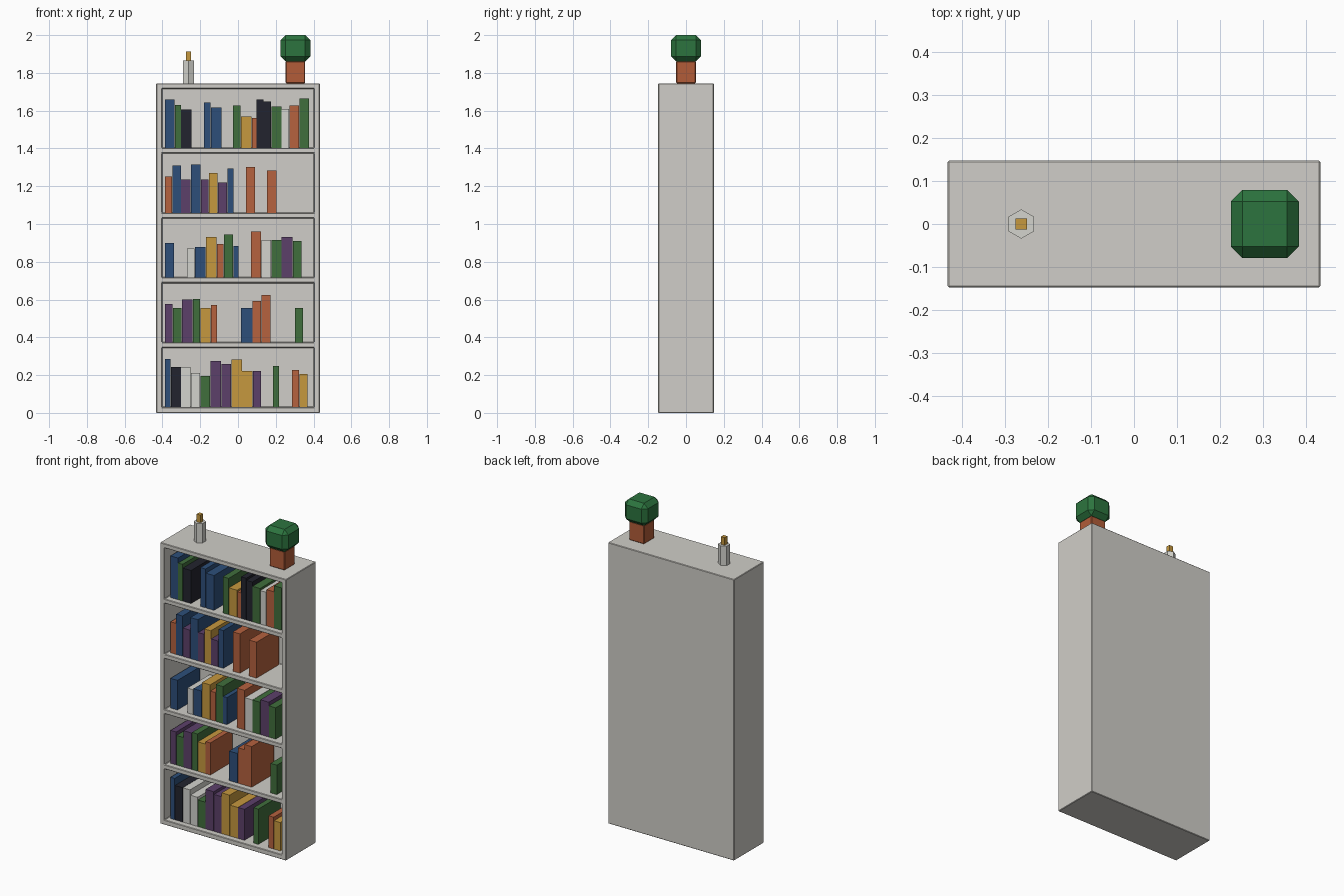
import bpy, bmesh, math
from mathutils import Matrix, Vector

if "Cube" in bpy.data.objects:
    bpy.data.objects.remove(bpy.data.objects["Cube"])


def material(name, r, g, b):
    lin = [((c / 255 + 0.055) / 1.055) ** 2.4 if c > 10 else c / 3294 for c in (r, g, b)]
    m = bpy.data.materials.new(name)
    m.diffuse_color = (*lin, 1)
    m.use_nodes = True
    m.node_tree.nodes["Principled BSDF"].inputs["Base Color"].default_value = m.diffuse_color
    return m


CASE = material("case_grey", 208, 206, 200)
POT = material("pot_clay", 178, 92, 56)
LEAF = material("leaf_green", 44, 116, 62)
BOOK = {
    "B": material("book_blue", 45, 79, 122),
    "G": material("book_green", 64, 110, 60),
    "K": material("book_black", 34, 36, 46),
    "Y": material("book_gold", 198, 152, 62),
    "O": material("book_rust", 182, 98, 62),
    "P": material("book_purple", 92, 64, 106),
    "W": material("book_white", 212, 212, 206),
}


def make_object(name, bm, mat):
    mesh = bpy.data.meshes.new(name)
    bm.to_mesh(mesh)
    bm.free()
    mesh.materials.append(mat)
    ob = bpy.data.objects.new(name, mesh)
    bpy.context.collection.objects.link(ob)
    return ob


def add_box(bm, lo, hi):
    lo, hi = Vector(lo), Vector(hi)
    bmesh.ops.create_cube(bm, size=1, matrix=Matrix.Translation((lo + hi) / 2)
                          @ Matrix.Diagonal((*(hi - lo), 1)))


def box(name, lo, hi, mat, bevel=0):
    bm = bmesh.new()
    add_box(bm, lo, hi)
    if bevel:
        bmesh.ops.bevel(bm, geom=bm.edges[:], offset=bevel, segments=1,
                        profile=0.5, affect='EDGES')
    return make_object(name, bm, mat)


W, D, H = 0.433, 0.147, 1.745      # half width, half depth, height of the case
PITCH, BOARD = 0.343, 0.030        # shelf spacing and board thickness

# Bookcase: solid block with five compartments cut out of the front
case = box("bookcase", (-W, -D, 0), (W, D, H), CASE)
bm = bmesh.new()
for i in range(5):
    z = BOARD + i * PITCH
    add_box(bm, (-0.403, -D - 0.05, z), (0.403, 0.12, z + PITCH - 0.027))
cutter = make_object("compartment_cutter", bm, CASE)
cutter.hide_render = True
cut = case.modifiers.new("compartments", 'BOOLEAN')
cut.operation, cut.solver, cut.object = 'DIFFERENCE', 'EXACT', cutter
edge = case.modifiers.new("edges", 'BEVEL')
edge.width, edge.segments = 0.003, 1
deps = bpy.context.evaluated_depsgraph_get()
done = bpy.data.meshes.new_from_object(case.evaluated_get(deps))
case.modifiers.clear()
case.data = done
bpy.data.objects.remove(cutter)

# Books per shelf, bottom to top: colour, width, height in thousandths ("-" is a gap)
SHELVES = [
    "B31:256 K54:213 W51:213 W52:181 G53:165 P58:245 P53:229 Y56:253 Y57:192 P45:192 "
    "-60 G35:219 -68 O38:197 Y45:176",
    "P41:204 G49:183 P58:226 G40:231 Y54:183 O34:199 -126 B62:183 O46:220 O50:252 "
    "-127 G45:183",
    "B50:184 -66 W42:155 B58:162 Y58:216 O37:178 G51:229 B28:168 -66 O55:245 W53:200 "
    "G53:200 P60:216 G48:194",
    "O39:192 B46:250 P51:176 B54:255 P42:176 Y47:210 P51:160 B35:234 -63 O51:244 "
    "-60 O54:223",
    "B53:258 G32:228 K58:205 -63 B37:241 B58:216 -58 G42:225 Y58:167 O26:158 K37:258 "
    "K42:246 G53:220 W42:208 O53:225 G53:263",
]
for i, row in enumerate(SHELVES):
    x, z = -0.386, BOARD + i * PITCH
    for n, item in enumerate(row.split()):
        size = [int(v) / 1000 for v in item[1:].split(":")]
        if item[0] != "-":
            box(f"book_{i + 1}_{n + 1}", (x, -0.111, z),
                (x + size[0] - 0.002, 0.108, z + size[1]), BOOK[item[0]])
        x += size[0]

# Hexagonal candle with a small square flame
bm = bmesh.new()
bmesh.ops.create_cone(bm, cap_ends=True, segments=6, radius1=0.034, radius2=0.034, depth=0.12,
                      matrix=Matrix.Translation((-0.262, 0, H + 0.06)))
# keep the points of the hexagon along y
ys = max(v.co.y for v in bm.verts)
if ys < 0.033:
    bmesh.ops.rotate(bm, verts=bm.verts[:], cent=(-0.262, 0, 0),
                     matrix=Matrix.Rotation(math.radians(30), 3, 'Z'))
make_object("candle", bm, BOOK["W"])
box("candle_flame", (-0.275, -0.013, H + 0.12), (-0.249, 0.013, 1.912), BOOK["Y"])

# Potted plant with a chamfered block of leaves
PX = 0.304
box("plant_pot", (PX - 0.052, -0.052, H), (PX + 0.052, 0.052, 1.862), POT, 0.004)
box("plant_leaves", (PX - 0.079, -0.079, 1.86), (PX + 0.079, 0.079, 2.0), LEAF, 0.027)
